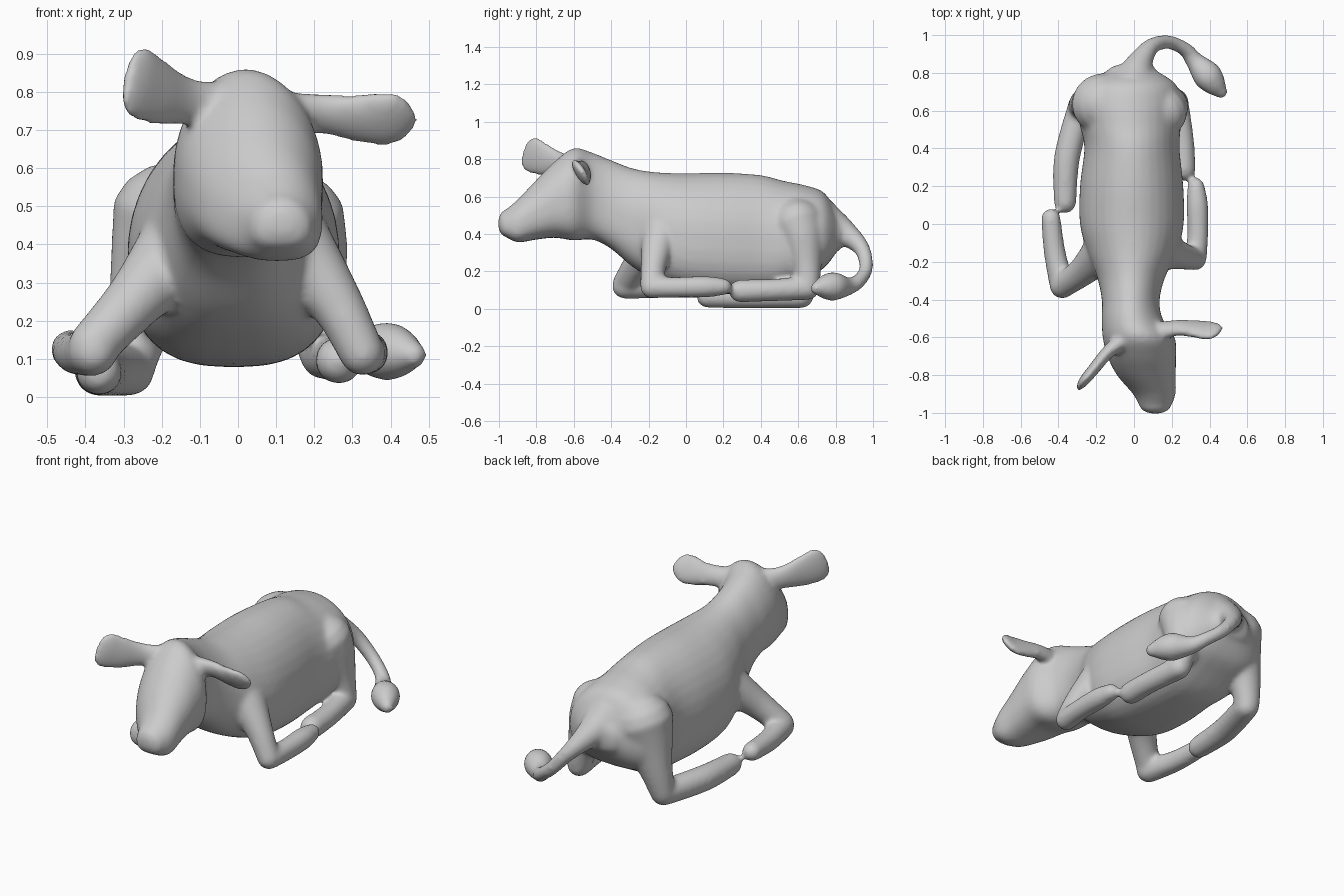
import bpy, bmesh, math
from mathutils import Vector

bm = bmesh.new()
SIDES = 32

def catmull(p, t):
    """Smooth interpolation of a list of number rows at position t."""
    i = min(int(t), len(p) - 2)
    f = t - i
    a, b, c, d = p[max(i - 1, 0)], p[i], p[i + 1], p[min(i + 2, len(p) - 1)]
    return [0.5 * (2 * q + (r - o) * f + (2 * o - 5 * q + 4 * r - s) * f * f
            + (3 * q - o - 3 * r + s) * f ** 3) for o, q, r, s in zip(a, b, c, d)]

def loft(points, up=(1, 0, 0), axis=None, pear=0.0, cap=None, steps=6):
    """Round-ended tube through rows of (x, y, z, half_a, half_b)."""
    count = (len(points) - 1) * steps
    rows = [catmull(points, k / steps) for k in range(count + 1)]
    pos = [Vector(r[:3]) for r in rows]
    rings = []
    for k, r in enumerate(rows):
        t = Vector(axis) if axis else (pos[min(k + 1, count)] - pos[max(k - 1, 0)]).normalized()
        rings.append((pos[k], t, r[3], r[4]))

    def dome(ring, sign):
        c, t, a, b = ring
        h = cap or min(a, b)
        return [(c + t * sign * h * math.sin(g), t, a * math.cos(g), b * math.cos(g))
                for g in (0.4, 0.8, 1.15, 1.45)]
    rings = dome(rings[0], -1)[::-1] + rings + dome(rings[-1], 1)
    loops = []
    for c, t, a, b in rings:
        side = t.cross(Vector(up)).normalized()
        other = side.cross(t)
        loop = []
        for j in range(SIDES):
            g = 2 * math.pi * j / SIDES
            u, v = math.cos(g), math.sin(g)
            power = 2.7 if pear and v < 0 else 2.0
            u = math.copysign(abs(u) ** (2 / power), u) * (1 - pear * v)
            v = math.copysign(abs(v) ** (2 / power), v)
            loop.append(bm.verts.new(c + side * a * u + other * b * v))
        loops.append(loop)
    for p, q in zip(loops, loops[1:]):
        for j in range(SIDES):
            n = (j + 1) % SIDES
            bm.faces.new((p[j], p[n], q[n], q[j]))
    bm.faces.new(loops[0][::-1])
    bm.faces.new(loops[-1])

def limb(*pts):
    loft([(x, y, z, r, r) for x, y, z, r in pts])

# Head, neck and torso: y, left, right, bottom, top
sections = [
    (-0.965, 0.03, 0.195, 0.385, 0.53), (-0.90, -0.005, 0.22, 0.355, 0.585),
    (-0.80, -0.09, 0.22, 0.37, 0.69), (-0.70, -0.14, 0.222, 0.38, 0.79),
    (-0.60, -0.165, 0.215, 0.365, 0.86), (-0.50, -0.17, 0.15, 0.37, 0.835),
    (-0.40, -0.17, 0.135, 0.32, 0.795), (-0.28, -0.195, 0.165, 0.22, 0.75),
    (-0.15, -0.245, 0.225, 0.15, 0.73), (0.0, -0.285, 0.262, 0.10, 0.725),
    (0.20, -0.285, 0.26, 0.08, 0.728), (0.40, -0.262, 0.24, 0.08, 0.715),
    (0.52, -0.285, 0.247, 0.10, 0.685), (0.64, -0.305, 0.25, 0.16, 0.66),
    (0.74, -0.27, 0.22, 0.22, 0.62), (0.81, -0.14, 0.12, 0.31, 0.51)]
loft([((l + r) / 2, y, (b + t) / 2, (r - l) / 2, (t - b) / 2) for y, l, r, b, t in sections],
     up=(0, 0, 1), axis=(0, 1, 0), pear=0.08, cap=0.04)

# Ears: flat blades widening outwards
loft([(0.11, -0.575, 0.745, 0.05, 0.06), (0.22, -0.55, 0.742, 0.036, 0.058),
      (0.32, -0.555, 0.73, 0.032, 0.073), (0.39, -0.565, 0.733, 0.029, 0.085),
      (0.435, -0.575, 0.76, 0.02, 0.064)], up=(0, -0.5, 0.8))
loft([(-0.03, -0.60, 0.76, 0.05, 0.065), (-0.13, -0.67, 0.775, 0.036, 0.063),
      (-0.21, -0.765, 0.80, 0.031, 0.09), (-0.26, -0.825, 0.825, 0.028, 0.1),
      (-0.283, -0.855, 0.84, 0.018, 0.08)], up=(0, 0, 1))

# Front legs: upper leg, then the folded lower leg
limb((0.13, -0.13, 0.42, 0.11), (0.255, -0.17, 0.25, 0.072), (0.325, -0.185, 0.115, 0.06))
limb((0.325, -0.185, 0.115, 0.06), (0.338, -0.05, 0.115, 0.056), (0.335, 0.1, 0.118, 0.058),
     (0.328, 0.2, 0.118, 0.046))
limb((-0.14, -0.12, 0.40, 0.12), (-0.265, -0.245, 0.26, 0.08), (-0.38, -0.328, 0.135, 0.066))
limb((-0.38, -0.33, 0.12, 0.066), (-0.42, -0.15, 0.115, 0.058), (-0.44, 0.03, 0.125, 0.052))

# Hind legs: haunch and thigh, then the folded lower leg
loft([(0.12, 0.60, 0.44, 0.15, 0.17), (0.155, 0.625, 0.36, 0.12, 0.14),
      (0.20, 0.645, 0.22, 0.08, 0.085), (0.225, 0.65, 0.11, 0.064, 0.064)])
limb((0.225, 0.645, 0.11, 0.064), (0.257, 0.45, 0.10, 0.06), (0.265, 0.29, 0.095, 0.062))
loft([(-0.165, 0.635, 0.45, 0.165, 0.175), (-0.20, 0.635, 0.36, 0.13, 0.14),
      (-0.255, 0.635, 0.20, 0.085, 0.09), (-0.285, 0.62, 0.08, 0.068, 0.068)])
limb((-0.285, 0.615, 0.07, 0.068), (-0.355, 0.35, 0.07, 0.069), (-0.365, 0.115, 0.065, 0.06))

# Tail curling round to its tuft
limb((0.0, 0.74, 0.45, 0.13), (0.025, 0.84, 0.41, 0.075), (0.09, 0.938, 0.325, 0.045),
     (0.18, 0.963, 0.22, 0.038), (0.27, 0.925, 0.15, 0.039), (0.32, 0.865, 0.12, 0.05),
     (0.385, 0.79, 0.12, 0.077), (0.43, 0.735, 0.115, 0.062), (0.46, 0.70, 0.11, 0.037))

# Fuse every part into one soft skin
bmesh.ops.recalc_face_normals(bm, faces=bm.faces)
mesh = bpy.data.meshes.new("lying_cow")
bm.to_mesh(mesh)
bm.free()
cow = bpy.data.objects.new("lying_cow", mesh)
bpy.context.collection.objects.link(cow)
remesh = cow.modifiers.new("fuse", 'REMESH')
remesh.mode = 'VOXEL'
remesh.voxel_size = 0.011
remesh.use_smooth_shade = True
smooth = cow.modifiers.new("soften", 'SMOOTH')
smooth.factor = 0.5
smooth.iterations = 18
